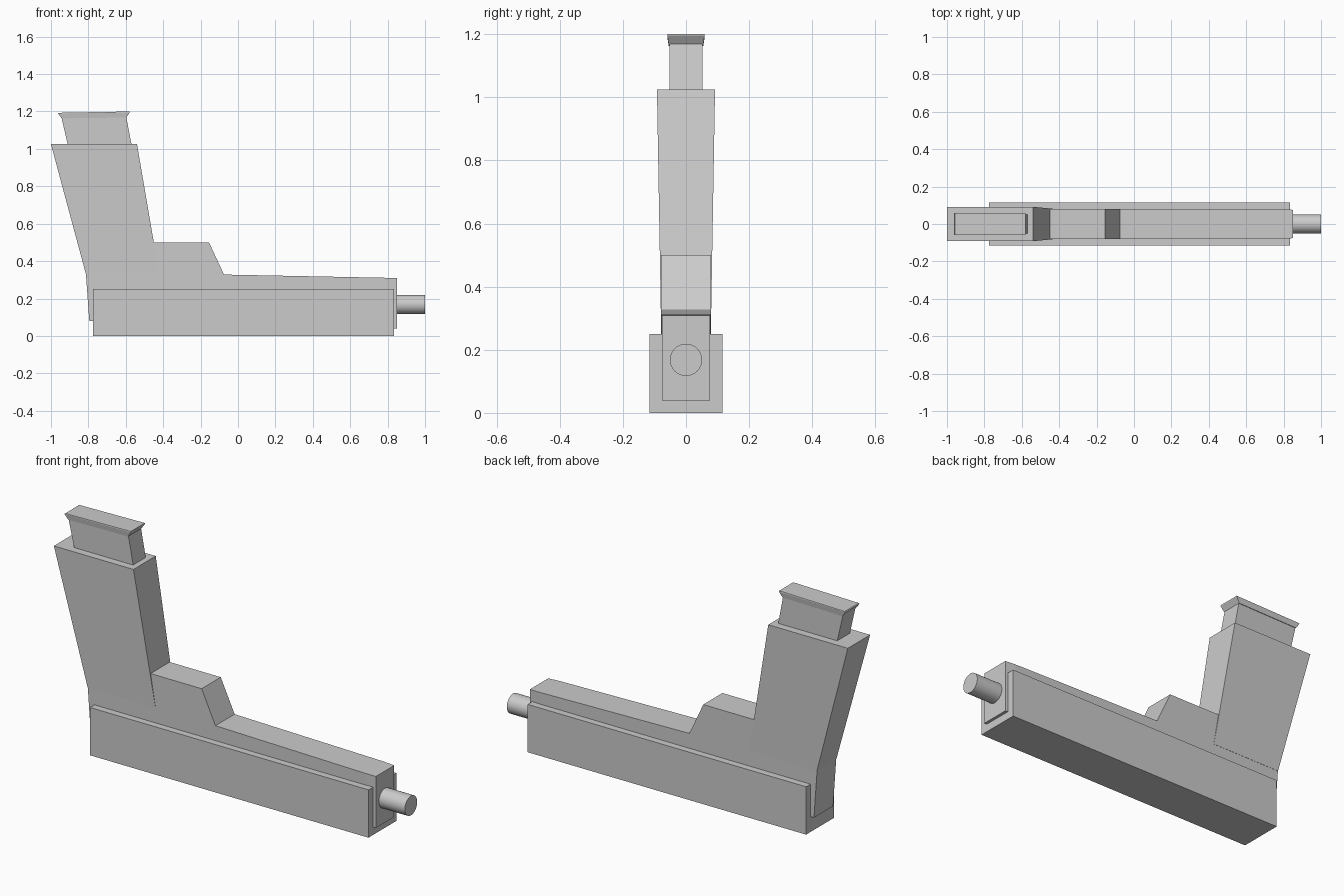
import bpy, bmesh, math

if "Cube" in bpy.data.objects:
    bpy.data.objects.remove(bpy.data.objects["Cube"])


def finish(name, bm):
    bmesh.ops.recalc_face_normals(bm, faces=bm.faces[:])
    mesh = bpy.data.meshes.new(name)
    bm.to_mesh(mesh)
    bm.free()
    obj = bpy.data.objects.new(name, mesh)
    bpy.context.collection.objects.link(obj)
    return obj


def loft(name, sections):
    """Stack of rectangles; each is (x_left, z_left, x_right, z_right, half_width)."""
    bm = bmesh.new()
    rings = []
    for xl, zl, xr, zr, w in sections:
        rings.append([bm.verts.new(p) for p in
                      ((xl, -w, zl), (xr, -w, zr), (xr, w, zr), (xl, w, zl))])
    for a, b in zip(rings, rings[1:]):
        for i in range(4):
            j = (i + 1) % 4
            bm.faces.new((a[i], a[j], b[j], b[i]))
    bm.faces.new(rings[0])
    bm.faces.new(rings[-1])
    return finish(name, bm)


# Long lower housing
loft("slide", [(-0.775, 0, 0.835, 0, 0.115), (-0.775, 0.25, 0.835, 0.25, 0.115)])

# Frame: side profile extruded across y, with a slightly narrowed nose
W = 0.079
profile = [(-0.795, 0.08), (-0.813, 0.33), (-0.5, 0.33), (-0.5, 0.5), (-0.155, 0.5),
           (-0.075, 0.328), (0.79, 0.311), (0.79, 0.04), (-0.7, 0.04), (-0.7, 0.08)]
bm = bmesh.new()
face = bm.faces.new([bm.verts.new((x, -W, z)) for x, z in profile])
ext = bmesh.ops.extrude_face_region(bm, geom=[face])["geom"]
bmesh.ops.translate(bm, vec=(0, 2 * W, 0),
                    verts=[g for g in ext if isinstance(g, bmesh.types.BMVert)])
end = [f for f in bm.faces if all(v.co.x > 0.78 for v in f.verts)]
nose = bmesh.ops.extrude_discrete_faces(bm, faces=end)["faces"][0]
for v in nose.verts:
    v.co.x = 0.85
    v.co.y *= 0.96
    if v.co.z > 0.2:
        v.co.z = 0.309
finish("frame", bm)

# Raked grip, widening upwards
loft("grip", [(-0.813, 0.33, -0.421, 0.33, 0.08), (-1.0, 1.025, -0.54, 1.025, 0.092)])

# Magazine with flared base plate
loft("magazine", [(-0.905, 1.0, -0.565, 1.0, 0.052),
                  (-0.943, 1.165, -0.597, 1.17, 0.052)])
loft("magazine_base", [(-0.943, 1.163, -0.597, 1.168, 0.055),
                       (-0.962, 1.19, -0.579, 1.195, 0.059),
                       (-0.958, 1.193, -0.579, 1.2, 0.058)])

# Barrel tip
bpy.ops.mesh.primitive_cylinder_add(vertices=32, radius=0.051, depth=0.2,
                                    location=(0.9, 0, 0.168),
                                    rotation=(0, math.pi / 2, 0))
bpy.context.object.name = "barrel"
bpy.ops.object.shade_smooth_by_angle(angle=math.radians(30))
